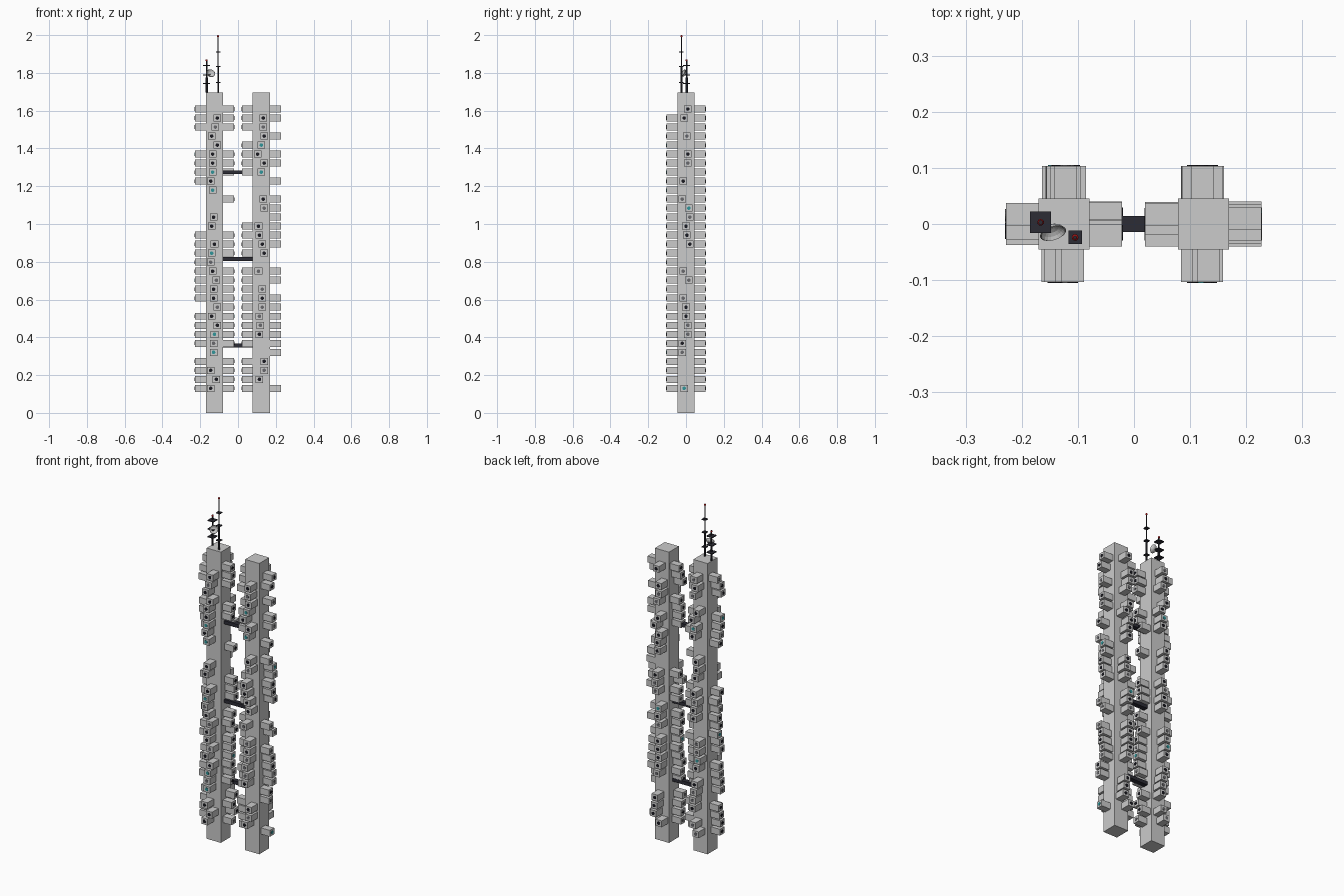
import bpy, bmesh, math, random
from mathutils import Matrix, Vector

if "Cube" in bpy.data.objects:
    bpy.data.objects.remove(bpy.data.objects["Cube"])

random.seed(7)
H, HALF = 1.695, 0.0455
Z0, STEP, FLOORS = 0.13, 0.0477, 32
CAP_W, CAP_H, CAP_D = 0.040, 0.037, 0.058


def mat(name, col):
    m = bpy.data.materials.new(name)
    m.diffuse_color = (*col, 1)
    m.use_nodes = True
    m.node_tree.nodes["Principled BSDF"].inputs["Base Color"].default_value = m.diffuse_color
    return m


DARK = mat("dark metal", (0.025, 0.025, 0.035))
GLASS = [mat("dark glass", (0.01, 0.01, 0.015)), mat("teal glass", (0.03, 0.3, 0.32)),
         mat("grey glass", (0.14, 0.14, 0.15))]
RED = mat("red lamp", (0.5, 0.01, 0.01))


def add_box(bm, c, s, rot=Matrix()):
    bmesh.ops.create_cube(bm, size=1, matrix=rot @ Matrix.Translation(c) @ Matrix.Diagonal((*s, 1)))


def add_cyl(bm, c, r, d, n=12, rot=Matrix(), tilt=Matrix()):
    bmesh.ops.create_cone(bm, cap_ends=True, segments=n, radius1=r, radius2=r, depth=d,
                          matrix=rot @ Matrix.Translation(c) @ tilt)


def finish(bm, name, material=None):
    me = bpy.data.meshes.new(name)
    bm.to_mesh(me)
    bm.free()
    ob = bpy.data.objects.new(name, me)
    bpy.context.collection.objects.link(ob)
    if material:
        me.materials.append(material)
    return ob


def capsule_face(name, cx, angle, missing, offsets=None, teal=()):
    """Stack of capsules on one tower face; angle 0 is the front (-y) face."""
    rot = Matrix.Translation((cx, 0, 0)) @ Matrix.Rotation(angle, 4, 'Z')
    side = Matrix.Rotation(math.pi / 2, 4, 'X')
    shells, panes = bmesh.new(), [bmesh.new() for _ in GLASS]
    floors = [i for i in range(FLOORS) if i not in missing]
    for k, i in enumerate(floors):
        dx = offsets[k] * 0.005 if offsets else random.uniform(-0.02, 0.02)
        z = Z0 + STEP * i
        end = -HALF - CAP_D
        add_box(shells, (dx, (end - HALF + 0.004) / 2, z), (CAP_W, CAP_D + 0.004, CAP_H), rot)
        kind = 1 if i in teal else random.choice([0, 0, 2])
        add_cyl(panes[kind], (dx, end, z), 0.0095, 0.003, 14, rot, side)
    finish(shells, name + " capsules")
    for bm, m in zip(panes, GLASS):
        finish(bm, name + " windows " + m.name, m)


# Tower shafts
LX, RX = -0.1245, 0.1235
for name, x in (("left tower core", LX), ("right tower core", RX)):
    bm = bmesh.new()
    add_box(bm, (x, 0, H / 2), (2 * HALF, 2 * HALF, H))
    finish(bm, name)

# Capsule stacks, floors listed are the empty ones; offsets run bottom to top
capsule_face("left tower front", LX, 0, {3, 17, 20, 21, 31},
             [-4, 2, -4, -1, -1, 0, 3, -3, 3, -1, -1, 2, -2, -4, -3, 0, -3, -1, -2, -4,
              -2, -2, -2, 3, -3, 1, 3], {4, 6, 15, 22, 24})
capsule_face("right tower front", RX, 0, {0, 4, 5, 12, 14, 19, 22, 23, 31},
             [-2, 3, 3, -2, -1, -2, 1, 1, 1, -3, 3, 1, -2, -3, 3, 2, 0, 3, -4, 0, 3, 2, 2],
             {24, 27})
capsule_face("right tower right side", RX, math.pi / 2,
             {1, 2, 3, 11, 14, 15, 22, 24, 27, 29},
             [-2, -4, -4, 2, 2, 0, 0, -3, 3, -3, 4, 1, 0, 4, 3, -4, -3, 2, 2, 1, -2, 2],
             {0, 20})
capsule_face("left tower left side", LX, -math.pi / 2,
             {4, 18, 19, 20, 21, 22, 27, 28, 9}, None, {12, 26})
capsule_face("left tower inner side", LX, math.pi / 2,
             {4, 18, 19, 20, 22, 14, 27, 28, 23}, None, {8})
capsule_face("right tower inner side", RX, -math.pi / 2,
             {4, 19, 20, 21, 22, 14, 28, 23}, None, {10})
capsule_face("left tower back", LX, math.pi, {2, 7, 12, 13, 18, 22, 23, 28}, None, {9, 25})
capsule_face("right tower back", RX, math.pi, {4, 5, 11, 15, 19, 20, 26, 30}, None, {14})

# Bridges joining the towers
for name, z in (("lower bridge", 0.357), ("middle bridge", 0.815), ("upper bridge", 1.274)):
    bm = bmesh.new()
    add_box(bm, (0, 0, z), (RX - LX - 2 * HALF + 0.004, 0.028, 0.02))
    finish(bm, name, DARK)


def mast(name, x, y, top, plate, heights, r):
    bm = bmesh.new()
    mid = H + (top - H) * 0.45
    add_cyl(bm, (x, y, (H + mid) / 2), r * 1.6, mid - H, 8)
    add_cyl(bm, (x, y, (H + top) / 2), r, top - H, 8)
    for z in heights:
        add_box(bm, (x, y, z), (plate, plate, 0.005))
    finish(bm, name, DARK)
    lamp = bmesh.new()
    bmesh.ops.create_uvsphere(lamp, u_segments=10, v_segments=6, radius=0.006,
                              matrix=Matrix.Translation((x, y, top - 0.006)))
    finish(lamp, name + " lamp", RED)


# Roof masts
mast("short mast", -0.1665, 0.003, 1.872, 0.038, (1.745, 1.79, 1.84), 0.004)
mast("tall mast", -0.105, -0.024, 2.0, 0.024, (1.75, 1.835, 1.91), 0.003)

# Dish: shallow bowl facing forward and up
bm = bmesh.new()
tilt = Matrix.Translation((-0.145, -0.014, 1.797)) @ \
    Vector((0.25, -0.8, 0.5)).to_track_quat('Z', 'Y').to_matrix().to_4x4()
rings = []
for r, z in ((0.006, -0.011), (0.014, -0.008), (0.02, -0.003), (0.024, 0.003)):
    rings.append([bm.verts.new(tilt @ Vector((r * math.cos(a), r * math.sin(a), z)))
                  for a in (2 * math.pi * k / 20 for k in range(20))])
bm.faces.new(rings[0][::-1])
for a, b in zip(rings, rings[1:]):
    for k in range(20):
        bm.faces.new((a[k], a[(k + 1) % 20], b[(k + 1) % 20], b[k]))
dish = finish(bm, "dish")
solid = dish.modifiers.new("thickness", 'SOLIDIFY')
solid.thickness = 0.002

# Dish bracket
bm = bmesh.new()
add_box(bm, (-0.156, -0.003, 1.792), (0.024, 0.006, 0.005))
finish(bm, "dish bracket", DARK)
